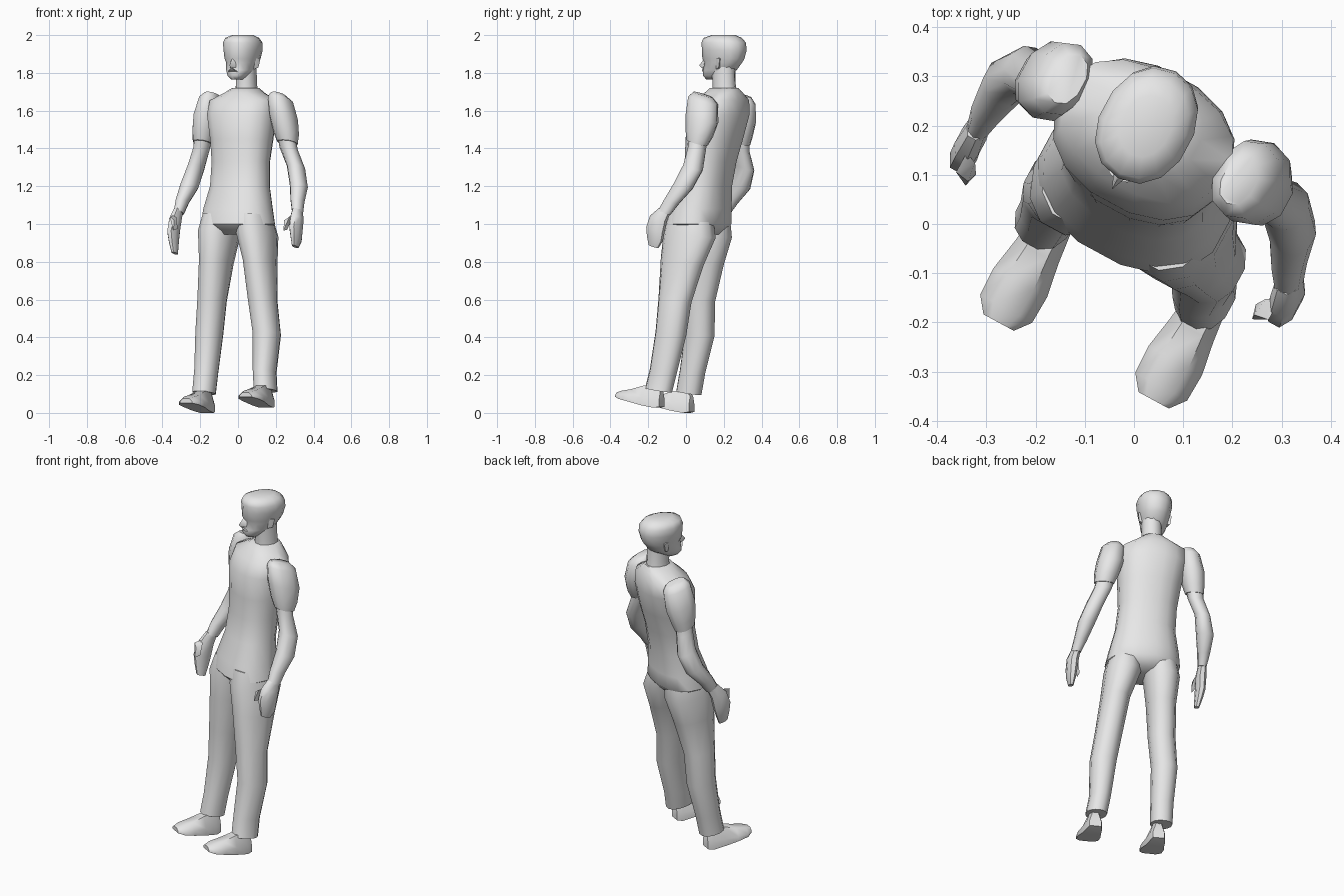
import bpy, bmesh, math
from mathutils import Vector

# Body frame: the figure is turned about z, so R is its left-hand side and F its facing
ANG = math.radians(-28.5)
R = Vector((math.cos(ANG), math.sin(ANG), 0))
F = Vector((math.sin(ANG), -math.cos(ANG), 0))

grey = bpy.data.materials.new("light_grey")
grey.diffuse_color = (0.8, 0.8, 0.8, 1)


def spow(v, p):
    return math.copysign(abs(v) ** p, v)


def finish(name, bm, angle=50):
    bmesh.ops.recalc_face_normals(bm, faces=bm.faces)
    me = bpy.data.meshes.new(name)
    bm.to_mesh(me)
    bm.free()
    me.materials.append(grey)
    ob = bpy.data.objects.new(name, me)
    bpy.context.collection.objects.link(ob)
    bpy.ops.object.select_all(action='DESELECT')
    ob.select_set(True)
    bpy.context.view_layer.objects.active = ob
    bpy.ops.object.shade_smooth_by_angle(angle=math.radians(angle))
    return ob


def skin(name, rings, angle=50):
    """Join rings of points into a closed tube."""
    bm = bmesh.new()
    vr = [[bm.verts.new(p) for p in ring] for ring in rings]
    n = len(vr[0])
    for a, b in zip(vr, vr[1:]):
        for i in range(n):
            j = (i + 1) % n
            bm.faces.new((a[i], a[j], b[j], b[i]))
    bm.faces.new(vr[0])
    bm.faces.new(vr[-1])
    return finish(name, bm, angle)


def loft(name, sections, sides=12, tilt=0.0, p=0.9, angle=50):
    """Sections (x, y, z, half width, half depth) as near-level rings."""
    rings = []
    for x, y, z, hw, hd in sections:
        ring = []
        for i in range(sides):
            t = 2 * math.pi * (i + 0.5) / sides
            r, f = hw * spow(math.cos(t), p), hd * spow(math.sin(t), p)
            ring.append(Vector((x, y, z + tilt * f)) + R * r + F * f)
        rings.append(ring)
    return skin(name, rings, angle)


def wedge(name, base, pts):
    """Convex solid from points (side, forward, up) around a base point."""
    bm = bmesh.new()
    for r, f, u in pts:
        bm.verts.new(base + R * r + F * f + Vector((0, 0, u)))
    bmesh.ops.convex_hull(bm, input=bm.verts)
    return finish(name, bm, 60)


# Torso: hips, waist, chest, shoulders, collar
loft("torso", [
    (0.00, 0.07, 0.945, 0.13, 0.10),
    (0.00, 0.07, 1.00, 0.205, 0.150),
    (0.00, 0.08, 1.08, 0.192, 0.143),
    (0.01, 0.105, 1.20, 0.165, 0.123),
    (0.015, 0.13, 1.33, 0.160, 0.123),
    (0.02, 0.15, 1.45, 0.172, 0.138),
    (0.02, 0.172, 1.58, 0.190, 0.148),
    (0.025, 0.188, 1.655, 0.186, 0.125),
    (0.035, 0.200, 1.695, 0.105, 0.095),
    (0.04, 0.202, 1.72, 0.068, 0.075)], sides=16, p=0.88)

# Trouser legs
loft("left_leg", [
    (0.085, 0.025, 1.04, 0.09, 0.125),
    (0.100, 0.02, 0.95, 0.098, 0.145),
    (0.117, -0.02, 0.80, 0.078, 0.120),
    (0.130, -0.058, 0.60, 0.074, 0.090),
    (0.152, -0.080, 0.42, 0.072, 0.083),
    (0.141, -0.12, 0.22, 0.058, 0.074),
    (0.146, -0.145, 0.12, 0.058, 0.074)], tilt=0.16)
loft("right_leg", [
    (-0.085, 0.115, 1.04, 0.09, 0.125),
    (-0.100, 0.11, 0.95, 0.098, 0.140),
    (-0.115, 0.09, 0.80, 0.080, 0.115),
    (-0.137, 0.07, 0.60, 0.074, 0.086),
    (-0.152, 0.073, 0.42, 0.071, 0.080),
    (-0.168, 0.035, 0.22, 0.062, 0.068),
    (-0.180, 0.015, 0.105, 0.060, 0.068)], tilt=0.16)

# Shoes: upright sections (distance, half width, sole height, top height)
SHOE = [(0.0, 0.032, 0.005, 0.09), (0.03, 0.042, 0.0, 0.12),
        (0.10, 0.050, 0.012, 0.115), (0.17, 0.062, 0.03, 0.095),
        (0.23, 0.060, 0.043, 0.085), (0.262, 0.035, 0.053, 0.077)]


def shoe(name, heel, slope):
    rings = []
    for d, w, lo, hi in SHOE:
        lo, hi = lo + slope * d, hi + slope * d
        prof = [(-w, lo), (w, lo), (w, lo + 0.4 * (hi - lo)), (0.5 * w, hi),
                (-0.5 * w, hi), (-w, lo + 0.4 * (hi - lo))]
        rings.append([heel + R * r + F * d + Vector((0, 0, z)) for r, z in prof])
    skin(name, rings, 50)


shoe("left_shoe", Vector((0.165, -0.128, 0.027)), 0.02)
shoe("right_shoe", Vector((-0.15, 0.03, 0.0)), 0.0)

# Short sleeves
loft("left_sleeve", [
    (0.215, 0.09, 1.685, 0.035, 0.055),
    (0.225, 0.09, 1.655, 0.062, 0.083),
    (0.242, 0.085, 1.56, 0.072, 0.090),
    (0.255, 0.07, 1.48, 0.066, 0.074),
    (0.262, 0.06, 1.43, 0.054, 0.055)], sides=10, tilt=0.3)
loft("right_sleeve", [
    (-0.135, 0.295, 1.685, 0.035, 0.055),
    (-0.145, 0.295, 1.655, 0.055, 0.078),
    (-0.165, 0.29, 1.56, 0.068, 0.084),
    (-0.180, 0.285, 1.48, 0.060, 0.070),
    (-0.188, 0.285, 1.43, 0.050, 0.055)], sides=10, tilt=0.3)

# Bare arms from inside the sleeve to the wrist
loft("left_arm", [
    (0.255, 0.065, 1.47, 0.048, 0.050),
    (0.268, 0.058, 1.40, 0.048, 0.045),
    (0.307, 0.038, 1.30, 0.047, 0.052),
    (0.322, -0.015, 1.20, 0.047, 0.050),
    (0.315, -0.075, 1.12, 0.036, 0.040),
    (0.315, -0.115, 1.06, 0.028, 0.035)], sides=10, tilt=0.35)
loft("right_arm", [
    (-0.185, 0.285, 1.47, 0.046, 0.050),
    (-0.193, 0.29, 1.40, 0.043, 0.045),
    (-0.222, 0.312, 1.30, 0.041, 0.052),
    (-0.258, 0.29, 1.20, 0.048, 0.050),
    (-0.295, 0.235, 1.12, 0.034, 0.040),
    (-0.313, 0.20, 1.06, 0.024, 0.034)], sides=10, tilt=0.35)

# Hands with a thumb on the inner front side
loft("left_hand", [
    (0.315, -0.112, 1.075, 0.025, 0.033),
    (0.312, -0.145, 1.03, 0.032, 0.048),
    (0.307, -0.162, 0.97, 0.030, 0.052),
    (0.308, -0.165, 0.92, 0.024, 0.045),
    (0.303, -0.172, 0.88, 0.014, 0.028)], sides=8, tilt=0.3)
loft("right_hand", [
    (-0.315, 0.202, 1.075, 0.022, 0.033),
    (-0.332, 0.168, 1.02, 0.029, 0.045),
    (-0.342, 0.150, 0.95, 0.027, 0.050),
    (-0.340, 0.140, 0.90, 0.022, 0.040),
    (-0.335, 0.128, 0.845, 0.014, 0.026)], sides=8, tilt=0.3)
for name, base, s in (("left_thumb", Vector((0.295, -0.155, 1.0)), -1),
                      ("right_thumb", Vector((-0.34, 0.145, 1.0)), 1)):
    wedge(name, base, [(0, 0.0, 0.045), (0, 0.045, 0.04), (s * 0.025, 0.01, 0.03),
                       (s * 0.03, 0.05, 0.02), (s * 0.038, 0.03, -0.025),
                       (s * 0.03, 0.06, -0.035), (s * 0.018, 0.04, -0.03)])

# Neck
loft("neck", [(0.045, 0.205, 1.69, 0.060, 0.068), (0.045, 0.202, 1.74, 0.054, 0.062),
              (0.042, 0.198, 1.83, 0.054, 0.065)], sides=10)

# Head: (height, front, back, half width) about the head axis
HEAD = [(1.765, 0.105, 0.03, 0.028), (1.785, 0.122, -0.01, 0.050),
        (1.815, 0.118, -0.065, 0.070), (1.855, 0.110, -0.098, 0.078),
        (1.875, 0.122, -0.110, 0.085), (1.92, 0.122, -0.122, 0.094),
        (1.96, 0.125, -0.117, 0.096), (1.985, 0.115, -0.095, 0.082),
        (2.0, 0.070, -0.060, 0.050)]
C = Vector((0.027, 0.203, 0))
rows = []
for z, fr, bk, w in HEAD:
    c = C + F * (fr + bk) / 2
    rows.append((c.x, c.y, z, w, (fr - bk) / 2))
loft("head", rows, sides=14, p=0.92)

# Face details: nose, moustache, ears
wedge("nose", C + Vector((0, 0, 1.84)), [
    (-0.009, 0.105, 0.04), (0.009, 0.105, 0.04), (0, 0.122, 0.035), (0, 0.151, 0.0),
    (-0.018, 0.108, -0.012), (0.018, 0.108, -0.012), (0, 0.138, -0.014)])
wedge("moustache", C + Vector((0, 0, 1.815)), [
    (-0.036, 0.098, -0.014), (0.036, 0.098, -0.014), (0, 0.132, 0.012),
    (-0.022, 0.123, -0.006), (0.022, 0.123, -0.006), (0, 0.110, -0.008)])
for name, s in (("left_ear", 1), ("right_ear", -1)):
    wedge(name, C + R * s * 0.07 + Vector((0, 0, 1.85)), [
        (0, 0.018, 0.025), (0, 0.012, -0.03), (0, -0.02, 0.03), (0, -0.01, -0.025),
        (s * 0.022, -0.022, 0.025), (s * 0.022, -0.004, 0.03), (s * 0.016, -0.012, -0.022)])
